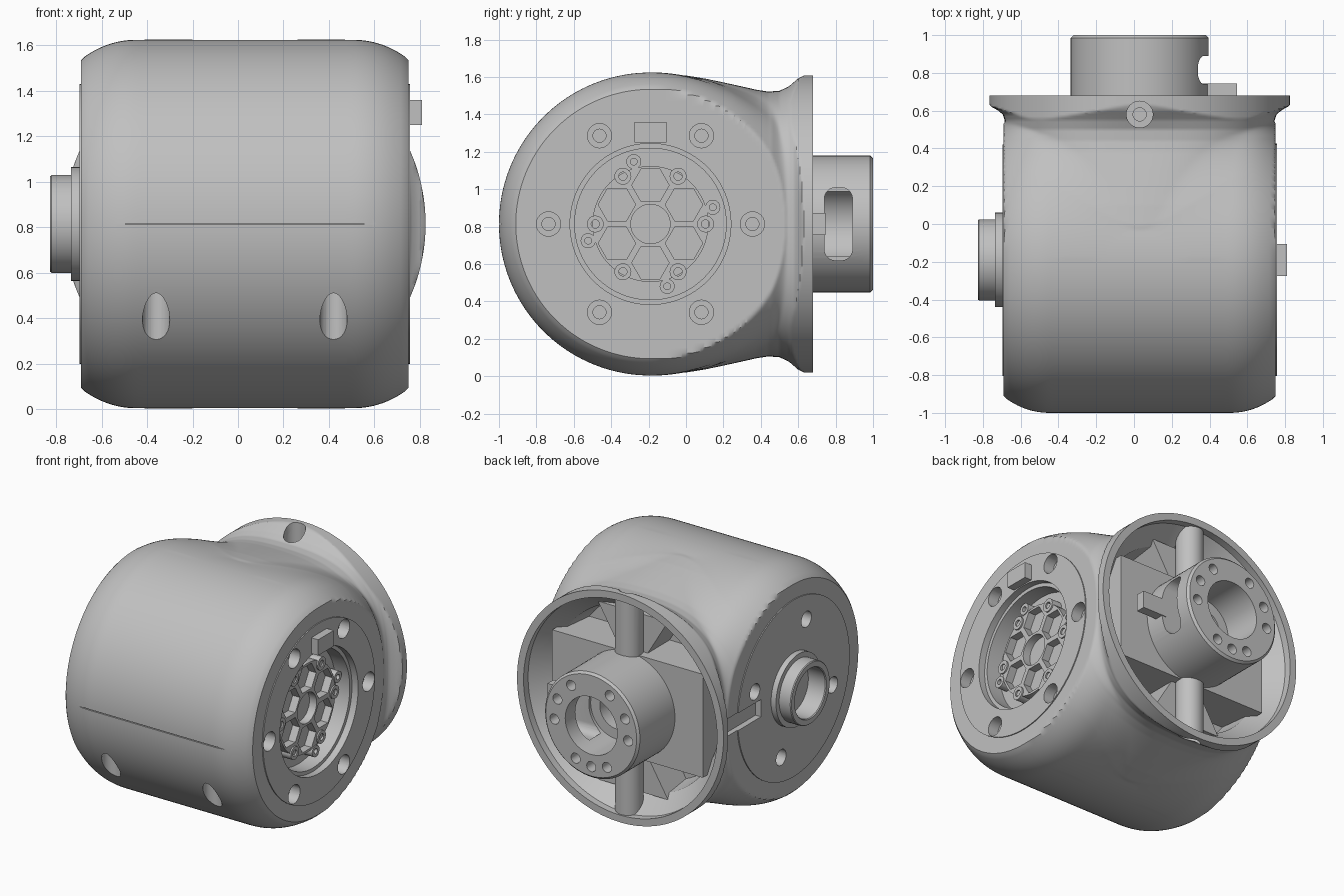
import bpy, bmesh, math
from mathutils import Matrix

if "Cube" in bpy.data.objects:
    bpy.data.objects.remove(bpy.data.objects["Cube"])

CX, CY, CZ = 0.03, -0.19, 0.814      # crossing of the barrel axis and the neck axis
mat = bpy.data.materials.new("plain grey")
mat.use_nodes = True
grey = (0.53, 0.53, 0.53, 1)
mat.diffuse_color = grey
mat.node_tree.nodes["Principled BSDF"].inputs["Base Color"].default_value = grey


def finish(name, bm):
    bmesh.ops.remove_doubles(bm, verts=bm.verts, dist=1e-5)
    bmesh.ops.recalc_face_normals(bm, faces=bm.faces)
    me = bpy.data.meshes.new(name)
    bm.to_mesh(me)
    bm.free()
    me.materials.append(mat)
    ob = bpy.data.objects.new(name, me)
    bpy.context.collection.objects.link(ob)
    return ob


def place(axis, c, s, h):
    return {"x": (h, c, s), "y": (c, h, s), "z": (c, s, h)}[axis]


def lathe(name, profile, axis, spots, seg=48):
    """Turn a closed (radius, height) profile about an axis, once per spot."""
    bm = bmesh.new()
    for spot in spots:
        rings = []
        for i in range(seg):
            a = math.tau * i / seg
            rings.append([bm.verts.new([p + q for p, q in zip(
                place(axis, r * math.cos(a), r * math.sin(a), h), spot)]) for r, h in profile])
        for i in range(seg):
            a, b = rings[i], rings[(i + 1) % seg]
            for j in range(len(profile)):
                k = (j + 1) % len(profile)
                if profile[j][0] or profile[k][0]:
                    bm.faces.new((a[j], a[k], b[k], b[j]))
    return finish(name, bm)


def rod(name, r, h0, h1, axis, spots, seg=32):
    return lathe(name, [(0, h0), (r, h0), (r, h1), (0, h1)], axis, spots, seg)


def tube(name, r, bore, h0, h1, axis, spots, seg=48):
    return lathe(name, [(bore, h0), (r, h0), (r, h1), (bore, h1)], axis, spots, seg)


def box(name, lo, hi, bevel=0.0):
    bm = bmesh.new()
    size = [b - a for a, b in zip(lo, hi)]
    mid = [(a + b) / 2 for a, b in zip(lo, hi)]
    bmesh.ops.create_cube(bm, size=1, matrix=Matrix.Translation(mid) @ Matrix.Diagonal((*size, 1)))
    if bevel:
        edges = [e for e in bm.edges if abs(e.verts[0].co.x - e.verts[1].co.x) > 1e-4]
        bmesh.ops.bevel(bm, geom=edges, offset=bevel, segments=6, profile=0.5, affect="EDGES")
    return finish(name, bm)


def cut(targets, cutters):
    for ob in targets:
        for c in cutters:
            m = ob.modifiers.new("cut", "BOOLEAN")
            m.operation, m.solver, m.object = "DIFFERENCE", "EXACT", c
            bpy.context.view_layer.objects.active = ob
            bpy.ops.object.modifier_apply(modifier=m.name)
    for c in cutters:
        bpy.data.objects.remove(c)


def ring(radius, degrees):
    """Spots on a circle about the barrel axis."""
    return [(0, CY + radius * math.cos(math.radians(d)), CZ + radius * math.sin(math.radians(d)))
            for d in degrees]


def lerp(table, y):
    for (y0, v0), (y1, v1) in zip(table, table[1:]):
        if y <= y1:
            return v0 + (v1 - v0) * max(0, y - y0) / (y1 - y0)
    return table[-1][1]


# Housing: barrel with rounded rims, blended backwards into a flared round neck
FLANGE = 0.795
NECK_Z = [(-.1, .803), (0, .794), (.1, .778), (.2, .757), (.3, .735), (.38, .717), (.44, .708),
          (.5, .712), (.55, .737), (.6, .78), (.63, FLANGE)]
NECK_X = [(.55, .715), (.58, .725), (.605, .755), (.625, FLANGE)]
HALF = 0.72


def barrel(t, y):
    c, s = abs(math.cos(t)), abs(math.sin(t))
    lo, hi = 0.0, 1.2
    for _ in range(22):
        r = (lo + hi) / 2
        x = r * c
        rad = 0.81 - 0.085 * (max(0, x - 0.47) / 0.25) ** 2.2
        inside = x <= HALF and (r * s) ** 2 + (y - CY) ** 2 <= rad ** 2
        lo, hi = (r, hi) if inside else (lo, r)
    return lo


def outline(t, y):
    rb = barrel(t, y)
    if y <= CY + 1e-6:
        return rb
    h = lerp(NECK_X, y)
    diagonal = math.sin(2 * t) ** 2
    # the neck is a rounded square that swells to the flange at its corners
    rt = h + (lerp(NECK_Z, y) - h) * math.sin(t) ** 2 + 0.065 * diagonal
    rt = min(rt, FLANGE)
    k = 0.2 * diagonal * min(1, max(0, (0.66 - y) / 0.2)) + 1e-6
    r = max(rb, rt) + max(k - abs(rb - rt), 0) ** 2 / (4 * k)
    return min(r, max(HALF, h) / max(abs(math.cos(t)), 1e-6))


N, M, S = 288, 80, 87
bm = bmesh.new()
loops = []
for i in range(S + 1):
    y = CY + (0.68 - CY) * i / S
    pts = [(outline(math.tau * j / N, y), math.tau * j / N) for j in range(N)]
    loops.append([bm.verts.new((CX + r * math.cos(t), y, CZ + r * math.sin(t))) for r, t in pts])
for a, b in zip(loops, loops[1:]):
    for j in range(N):
        bm.faces.new((a[j], a[(j + 1) % N], b[(j + 1) % N], b[j]))
bm.faces.new(loops[-1])
half = [(v.co.x, v.co.z - CZ) for v in loops[0][:N // 2 + 1]]
arcs = []
for i in range(M + 1):
    p = math.pi * i / M
    arcs.append([bm.verts.new((x, CY - z * math.sin(p), CZ + z * math.cos(p))) for x, z in half])
for a, b in zip(arcs, arcs[1:]):
    for j in range(N // 2):
        bm.faces.new((a[j], a[j + 1], b[j + 1], b[j]))
housing = finish("housing", bm)

# Raised end discs
left_disc = tube("left_disc", .615, .43, .70, .757, "x", [(0, CY, CZ)], 96)
right_disc = tube("right_disc", .615, .2, -.697, -.65, "x", [(0, CY, CZ)], 96)

# Openings in the housing
neck_cavity = lathe("neck_cavity", [(0, .3), (.62, .3), (.64, .5), (.745, .63), (.745, .7), (0, .7)],
                    "y", [(CX, 0, CZ)], 96)
recess = lathe("recess", [(0, .6), (.405, .6), (.405, .71), (.43, .71), (.43, .8), (0, .8)],
               "x", [(0, CY, CZ)], 96)
foot_holes = rod("foot_holes", .06, .2, .7, "z", [(CX - .39, -.881, 0), (CX + .39, -.881, 0)])
neck_holes = rod("neck_holes", .07, -.9, .9, "z", [(CX, .58, CZ)])
seam = box("seam", (-.8, -1.1, CZ - .003), (.85, -.99, CZ + .003))
cut([housing], [neck_cavity, recess, foot_holes, neck_holes, seam])

left_bolts = lathe("left_bolts", [(0, .665), (.035, .665), (.035, .68), (.065, .68), (.065, .8), (0, .8)],
                   "x", ring(.545, range(0, 360, 60)), 24)
right_bolts = rod("right_bolts", .055, -.8, -.6, "x", ring(.45, (18, 108, 198, 288)), 24)
cable_slot = box("cable_slot", (-.8, .17, CZ - .06), (-.655, .54, CZ + .06))
cut([housing, left_disc], [left_bolts])
cut([housing, right_disc], [right_bolts, cable_slot])

# Right side hollow boss
lathe("right_boss", [(.17, -.6), (.25, -.6), (.25, -.735), (.215, -.735), (.215, -.82),
                     (.21, -.826), (.175, -.826), (.17, -.82)], "x", [(0, CY, CZ)], 64)
rod("right_boss_floor", .2, -.69, -.64, "x", [(0, CY, CZ)], 64)

# Left side hub: pocketed plate, screw bosses and index tab
hub = rod("hub_plate", .31, .59, .665, "x", [(0, CY, CZ)], 72)
cut([hub], [rod("pockets", .1, .61, .7, "x", ring(.207, range(30, 390, 60)), 6),
            rod("centre_hole", .105, .61, .7, "x", [(0, CY, CZ)], 48)])
tube("hub_screw_bosses", .045, .022, .6, .675, "x", ring(.295, range(0, 360, 60)), 24)
tube("hub_pin_bosses", .04, .018, .6, .67, "x", ring(.345, (15, 105, 195, 285)), 24)
box("index_tab", (.7, CY - .085, 1.25), (.81, CY + .085, 1.36))

# Output shaft at the back, with bore, bolt circle and side slot
shaft = lathe("output_shaft", [(0, .4), (.365, .4), (.365, .985), (.35, 1.0), (.2, 1.0), (.2, .72),
                               (.13, .72), (.13, .6), (0, .6)], "y", [(CX, 0, CZ)], 72)
angles = [math.radians(d) for d in (24, 57, 120, 156, 186, 245, 270, 295, 354)]
shaft_bolts = rod("shaft_bolts", .035, .92, 1.1, "y",
                  [(CX + .285 * math.cos(a), 0, CZ + .285 * math.sin(a)) for a in angles], 20)
slot = box("slot", (CX + .1, .74, CZ - .195), (CX + .6, .89, CZ + .195), .06)
cut([shaft], [shaft_bolts, slot])
box("shaft_key", (.36, .68, CZ - .06), (.545, .745, CZ + .06))

# Inner carrier plate, vertical screw posts and flared gussets
box("carrier_plate", (CX - .58, .28, CZ - .36), (CX + .58, .6, CZ + .36))
post = [(0, .3), (.09, .3), (.09, .82), (.07, .82), (.07, .62), (.035, .62), (.035, .5), (0, .5)]
for side, word in ((1, "upper"), (-1, "lower")):
    pillar = lathe(word + "_post", [(r, side * h) for r, h in post], "z", [(CX, .58, CZ)], 32)
    # trim the post end to the inside of the flared neck
    cut([pillar], [lathe("trim", [(.69, .45), (.7, .5), (.725, .55), (.768, .6), (.785, .63),
                                  (.785, .7), (1, .7), (1, .45)], "y", [(CX, 0, CZ)], 96)])
    bm = bmesh.new()
    face = bm.faces.new([bm.verts.new((CX + x, .28, CZ + side * z))
                         for x, z in ((-.09, .32), (.09, .32), (.27, .62), (-.27, .62))])
    top = bmesh.ops.extrude_face_region(bm, geom=[face])["geom"]
    bmesh.ops.translate(bm, vec=(0, .26, 0), verts=[v for v in top if isinstance(v, bmesh.types.BMVert)])
    finish(word + "_gusset", bm)

# Smooth shading with crisp edges
bpy.ops.object.select_all(action="DESELECT")
for ob in bpy.context.scene.objects:
    if ob.type == "MESH" and mat.name in ob.data.materials:
        ob.select_set(True)
        bpy.context.view_layer.objects.active = ob
bpy.ops.object.shade_smooth_by_angle(angle=math.radians(32))
